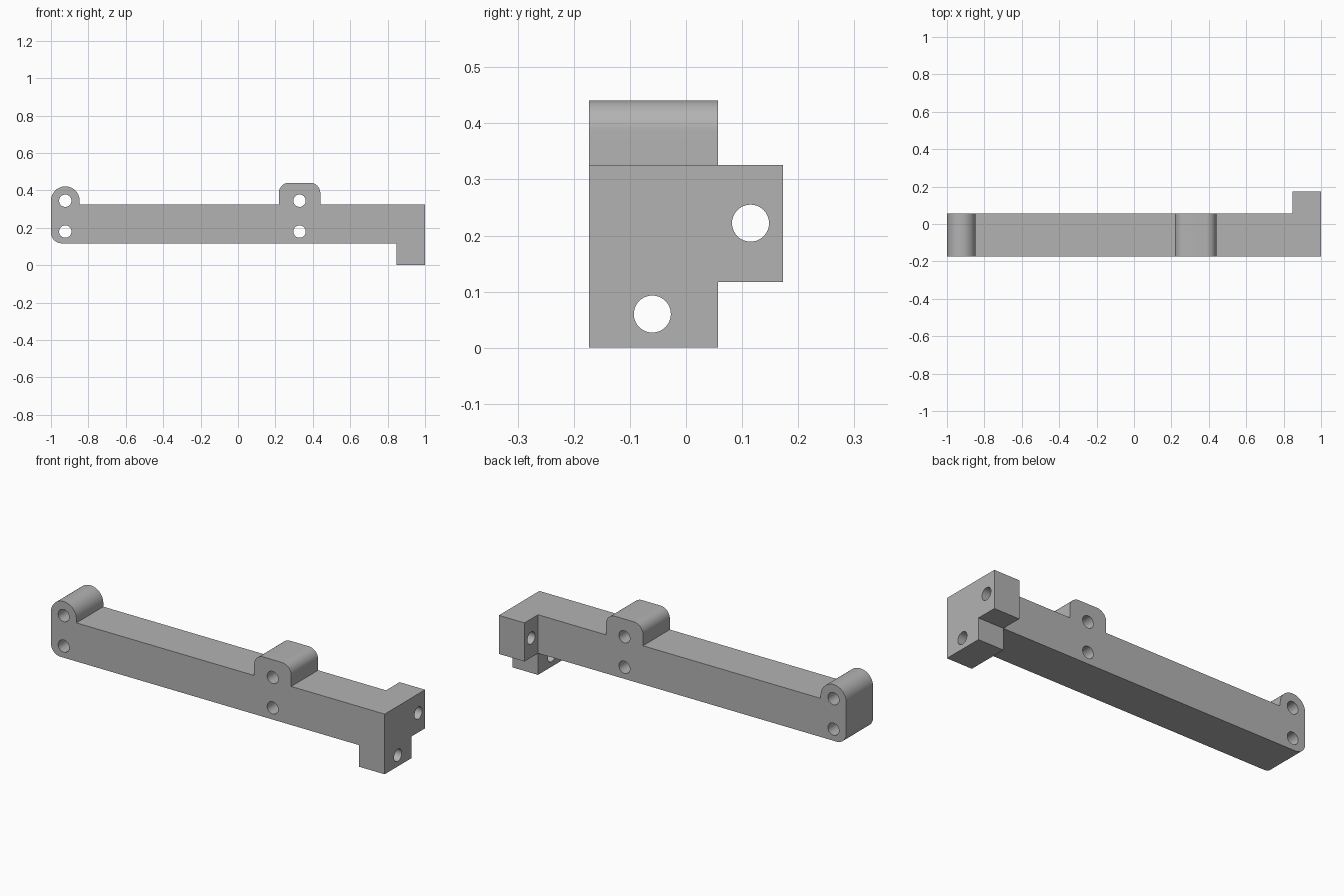
import bpy
import bmesh
from math import cos, sin, radians
from mathutils import Vector

if "Cube" in bpy.data.objects:
    bpy.data.objects.remove(bpy.data.objects["Cube"], do_unlink=True)

# Main dimensions
FRONT, BACK, REAR = -0.173, 0.057, 0.173
LOW, TOP = 0.117, 0.326
BLOCK_X = 0.847
HOLE_R = 0.033

grey = bpy.data.materials.new("plain grey")
grey.use_nodes = True
grey.diffuse_color = (0.45, 0.45, 0.45, 1)
grey.node_tree.nodes["Principled BSDF"].inputs["Base Color"].default_value = grey.diffuse_color


def arc(cx, cz, r, start, end, steps=16):
    """Points of a circular arc, angles in degrees."""
    angles = [radians(start + (end - start) * i / steps) for i in range(steps + 1)]
    return [(cx + r * cos(a), cz + r * sin(a)) for a in angles]


def prism(name, profile, axis, start, end):
    """Extrude a closed profile along x (profile in yz) or y (profile in xz)."""
    if axis == "x":
        points = [Vector((start, u, v)) for u, v in profile]
        push = Vector((end - start, 0, 0))
    else:
        points = [Vector((u, start, v)) for u, v in profile]
        push = Vector((0, end - start, 0))
    bm = bmesh.new()
    face = bm.faces.new([bm.verts.new(p) for p in points])
    result = bmesh.ops.extrude_face_region(bm, geom=[face], use_keep_orig=True)
    moved = [g for g in result["geom"] if isinstance(g, bmesh.types.BMVert)]
    bmesh.ops.translate(bm, verts=moved, vec=push)
    bmesh.ops.recalc_face_normals(bm, faces=bm.faces[:])
    mesh = bpy.data.meshes.new(name)
    bm.to_mesh(mesh)
    bm.free()
    mesh.materials.append(grey)
    obj = bpy.data.objects.new(name, mesh)
    bpy.context.collection.objects.link(obj)
    return obj


def combine(target, tool, operation):
    """Apply a boolean and discard the tool object."""
    tool.hide_render = True
    mod = target.modifiers.new(operation.lower(), "BOOLEAN")
    mod.operation = operation
    mod.solver = "EXACT"
    mod.object = tool
    bpy.context.view_layer.objects.active = target
    bpy.ops.object.modifier_apply(modifier=mod.name)
    bpy.data.objects.remove(tool, do_unlink=True)


# Arm: long bar with a round end lug and a raised middle lug
lug_r = (1 - BLOCK_X) / 2
lug_x = -1 + lug_r
outline = (
    [(0.93, LOW), (0.93, TOP), (0.44, TOP)]
    + arc(0.385, 0.386, 0.055, 0, 90)
    + arc(0.273, 0.386, 0.055, 90, 180)
    + [(0.218, TOP), (-BLOCK_X, TOP)]
    + arc(lug_x, 0.345, lug_r, 0, 180, 32)
    + arc(-0.942, LOW + 0.058, 0.058, 180, 270)
)
bracket = prism("mounting_arm", outline, "y", FRONT, BACK)

# End block: stepped section with a lower foot and a rear tab
section = [(FRONT, 0), (BACK, 0), (BACK, LOW), (REAR, LOW), (REAR, TOP), (FRONT, TOP)]
combine(bracket, prism("end_block", section, "x", BLOCK_X, 1), "UNION")

# Holes through the two lugs
for x in (lug_x, 0.329):
    for z in (0.18, 0.345):
        circle = arc(x, z, HOLE_R, 0, 360, 40)[:-1]
        combine(bracket, prism("lug_hole", circle, "y", -0.3, 0.3), "DIFFERENCE")

# Holes through the foot and the rear tab
for y, z in ((-0.06, 0.06), (0.115, 0.222)):
    circle = arc(y, z, HOLE_R, 0, 360, 40)[:-1]
    combine(bracket, prism("block_hole", circle, "x", 0.75, 1.1), "DIFFERENCE")

# Smooth the curved faces and keep the edges sharp
bpy.ops.object.select_all(action="DESELECT")
bracket.select_set(True)
bpy.context.view_layer.objects.active = bracket
bpy.ops.object.shade_smooth_by_angle(angle=radians(30))
